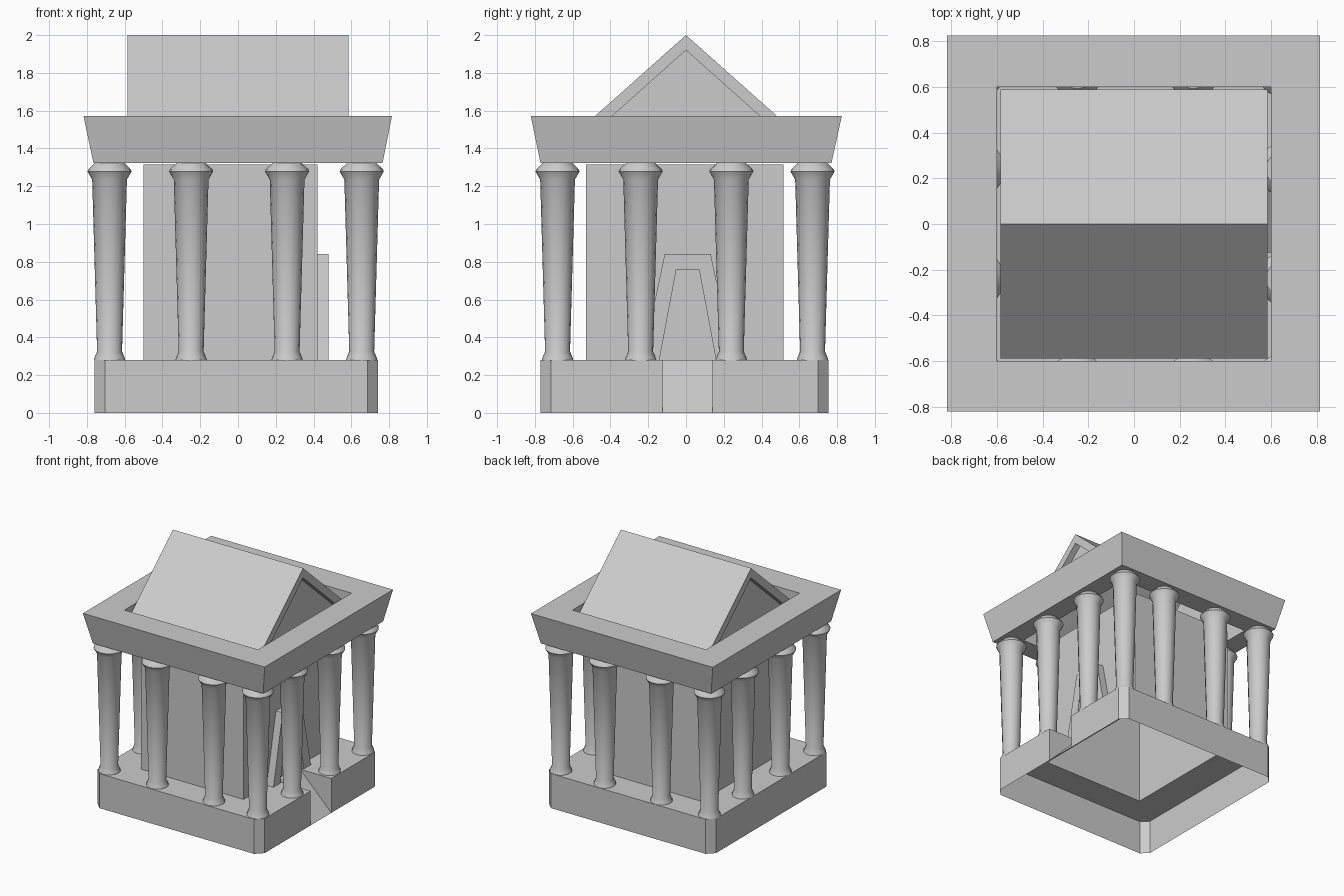
import bpy, bmesh
from math import sin, cos, tau

if "Cube" in bpy.data.objects:
    bpy.data.objects.remove(bpy.data.objects["Cube"])


def finish(name, bm, smooth=False):
    bmesh.ops.remove_doubles(bm, verts=bm.verts, dist=1e-5)
    bmesh.ops.recalc_face_normals(bm, faces=bm.faces)
    mesh = bpy.data.meshes.new(name)
    bm.to_mesh(mesh)
    bm.free()
    obj = bpy.data.objects.new(name, mesh)
    bpy.context.collection.objects.link(obj)
    if smooth:
        bpy.ops.object.select_all(action='DESELECT')
        bpy.context.view_layer.objects.active = obj
        obj.select_set(True)
        bpy.ops.object.shade_smooth_by_angle(angle=0.6)
    return obj


def ring(bm, pts):
    return [bm.verts.new(p) for p in pts]


def bridge(bm, a, b, closed=True):
    """Join two matching point rows with quads."""
    n = len(a)
    for i in range(n if closed else n - 1):
        j = (i + 1) % n
        bm.faces.new((a[i], a[j], b[j], b[i]))


def rect(x0, x1, y0, y1, z):
    return [(x0, y0, z), (x1, y0, z), (x1, y1, z), (x0, y1, z)]


CELLA = (-0.50, 0.42, -0.53, 0.515)
FLOOR = 0.28

# Plinth: hollow below, chamfered corners, entrance ramp cut into the right side
x0, x1, y0, y1, c = -0.76, 0.74, -0.77, 0.755, 0.055
r0, r1, rx = -0.125, 0.14, 0.46
outline = [(x1, r1), (x1, y1 - c), (x1 - c, y1), (x0 + c, y1), (x0, y1 - c),
           (x0, y0 + c), (x0 + c, y0), (x1 - c, y0), (x1, y0 + c), (x1, r0)]
bm = bmesh.new()
top = ring(bm, [(x, y, FLOOR) for x, y in outline])
low = ring(bm, [(x, y, 0) for x, y in outline])
inner = ring(bm, [(rx, r0, FLOOR), (rx, r1, FLOOR)])
hole = ring(bm, rect(*CELLA, FLOOR))
bridge(bm, top, low, closed=False)
bm.faces.new((inner[0], inner[1], low[0], low[-1]))
bm.faces.new((inner[1], top[0], low[0]))
bm.faces.new((inner[0], low[-1], top[-1]))
rim = []
for loop in (top + inner, hole):
    for i, v in enumerate(loop):
        w = loop[(i + 1) % len(loop)]
        rim.append(bm.edges.get((v, w)) or bm.edges.new((v, w)))
bmesh.ops.triangle_fill(bm, edges=rim, use_beauty=True, normal=(0, 0, 1))
finish("plinth", bm)

# Inner chamber: open towards the hollow plinth
bm = bmesh.new()
a, b = ring(bm, rect(*CELLA, FLOOR)), ring(bm, rect(*CELLA, 1.315))
bridge(bm, a, b)
bm.faces.new(b)
finish("chamber", bm)


# Door surround: tapered frame standing proud of the chamber wall
def arch(x, bottom, upper, z):
    m = 0.009
    return [(x, m - bottom, FLOOR), (x, m - upper, z),
            (x, m + upper, z), (x, m + bottom, FLOOR)]


bm = bmesh.new()
fo, fi = ring(bm, arch(0.48, 0.24, 0.122, 0.84)), ring(bm, arch(0.48, 0.15, 0.06, 0.76))
bo, bi = ring(bm, arch(0.42, 0.24, 0.122, 0.84)), ring(bm, arch(0.42, 0.15, 0.06, 0.76))
for p, q in ((fo, fi), (fo, bo), (fi, bi), (bo, bi)):
    bridge(bm, p, q, closed=False)
for i in (0, 3):
    bm.faces.new((fo[i], fi[i], bi[i], bo[i]))
finish("door_frame", bm)

# Columns: one lathed profile on a 4 x 4 grid, perimeter only
PROFILE = [(0.083, 0.28), (0.079, 0.295), (0.066, 0.325), (0.092, 1.235),
           (0.117, 1.278), (0.112, 1.29), (0.078, 1.322)]
SIDES = 16
XS, YS = (-0.68, -0.248, 0.26, 0.655), (-0.68, -0.24, 0.24, 0.67)
for i, x in enumerate(XS):
    for j, y in enumerate(YS):
        if i in (1, 2) and j in (1, 2):
            continue
        bm = bmesh.new()
        rows = [ring(bm, [(x + r * cos(tau * k / SIDES), y + r * sin(tau * k / SIDES), z)
                          for k in range(SIDES)]) for r, z in PROFILE]
        for p, q in zip(rows, rows[1:]):
            bridge(bm, p, q)
        bm.faces.new(rows[0])
        bm.faces.new(rows[-1])
        finish(f"column_{i}_{j}", bm, smooth=True)

# Entablature: flared frame around a square opening
bm = bmesh.new()
rows = [ring(bm, rect(*s)) for s in (
    (-0.765, 0.765, -0.77, 0.77, 1.322), (-0.818, 0.815, -0.822, 0.825, 1.572),
    (-0.6, 0.6, -0.6, 0.6, 1.572), (-0.6, 0.6, -0.6, 0.6, 1.322))]
for i in range(4):
    bridge(bm, rows[i], rows[(i + 1) % 4])
finish("entablature", bm)

# Gable roof: sunk into the opening, recessed gable ends, open underneath
EAVE = 1.477


def gable(x, half, apex):
    return [(x, -half, EAVE), (x, 0, apex), (x, half, EAVE)]


bm = bmesh.new()
rows = [ring(bm, gable(*g)) for g in (
    (-0.535, 0.498, 1.92), (-0.585, 0.498, 1.92), (-0.585, 0.588, 2.0),
    (0.585, 0.588, 2.0), (0.585, 0.498, 1.92), (0.535, 0.498, 1.92))]
for p, q in zip(rows, rows[1:]):
    bridge(bm, p, q, closed=False)
bm.faces.new(rows[0])
bm.faces.new(rows[-1])
finish("roof", bm)
